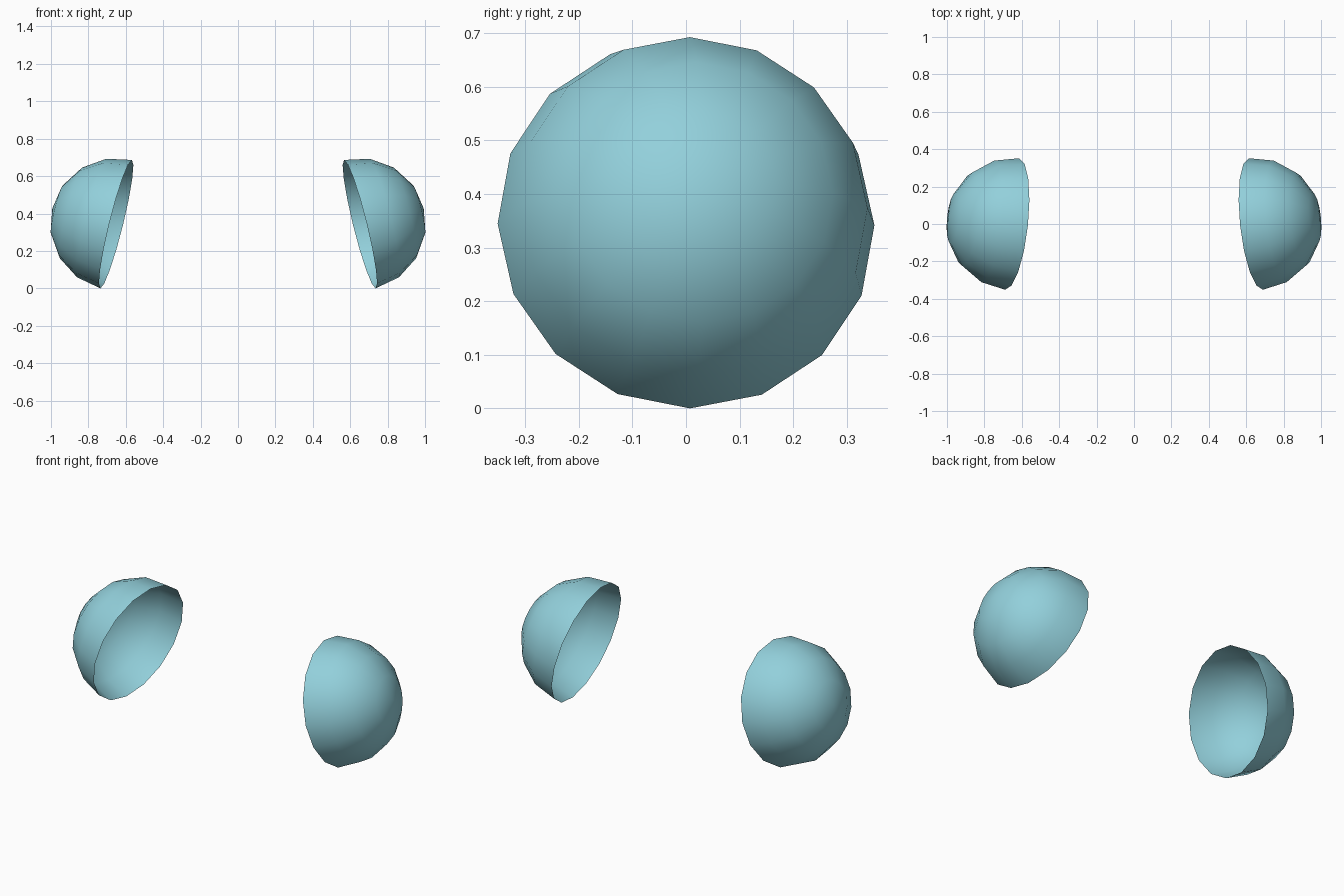
import bpy, bmesh
from mathutils import Matrix, Vector

if "Cube" in bpy.data.objects:
    bpy.data.objects.remove(bpy.data.objects["Cube"])

RADIUS = 0.3535
CENTRE = Vector((0.6515, 0.0, 0.3432))

# Dome axis points outward, up and slightly back; one rim corner points down
axis = Vector((1.0, 0.107, 0.248)).normalized()
down = Vector((0.085, 0.0075, -0.343))
down = (down - axis * down.dot(axis)).normalized()
side = axis.cross(down)
turn = Matrix((down, side, axis)).transposed().to_4x4()

mat = bpy.data.materials.new("pale_blue")
mat.diffuse_color = (0.29, 0.63, 0.71, 1.0)
mat.use_nodes = True
mat.node_tree.nodes["Principled BSDF"].inputs["Base Color"].default_value = mat.diffuse_color


def dome(name, sign):
    """Open half sphere, 16 sides and 4 rings, mirrored by sign."""
    bm = bmesh.new()
    bmesh.ops.create_uvsphere(bm, u_segments=16, v_segments=8, radius=RADIUS)
    low = [v for v in bm.verts if v.co.z < -0.001]
    bmesh.ops.delete(bm, geom=low, context='VERTS')
    bm.transform(Matrix.Translation(CENTRE) @ turn)
    if sign < 0:
        bm.transform(Matrix.Diagonal((-1, 1, 1, 1)))
        bmesh.ops.reverse_faces(bm, faces=bm.faces[:])
    for f in bm.faces:
        f.smooth = True
    me = bpy.data.meshes.new(name)
    bm.to_mesh(me)
    bm.free()
    me.materials.append(mat)
    ob = bpy.data.objects.new(name, me)
    bpy.context.collection.objects.link(ob)


# Left and right shells
dome("right_dome", 1)
dome("left_dome", -1)
